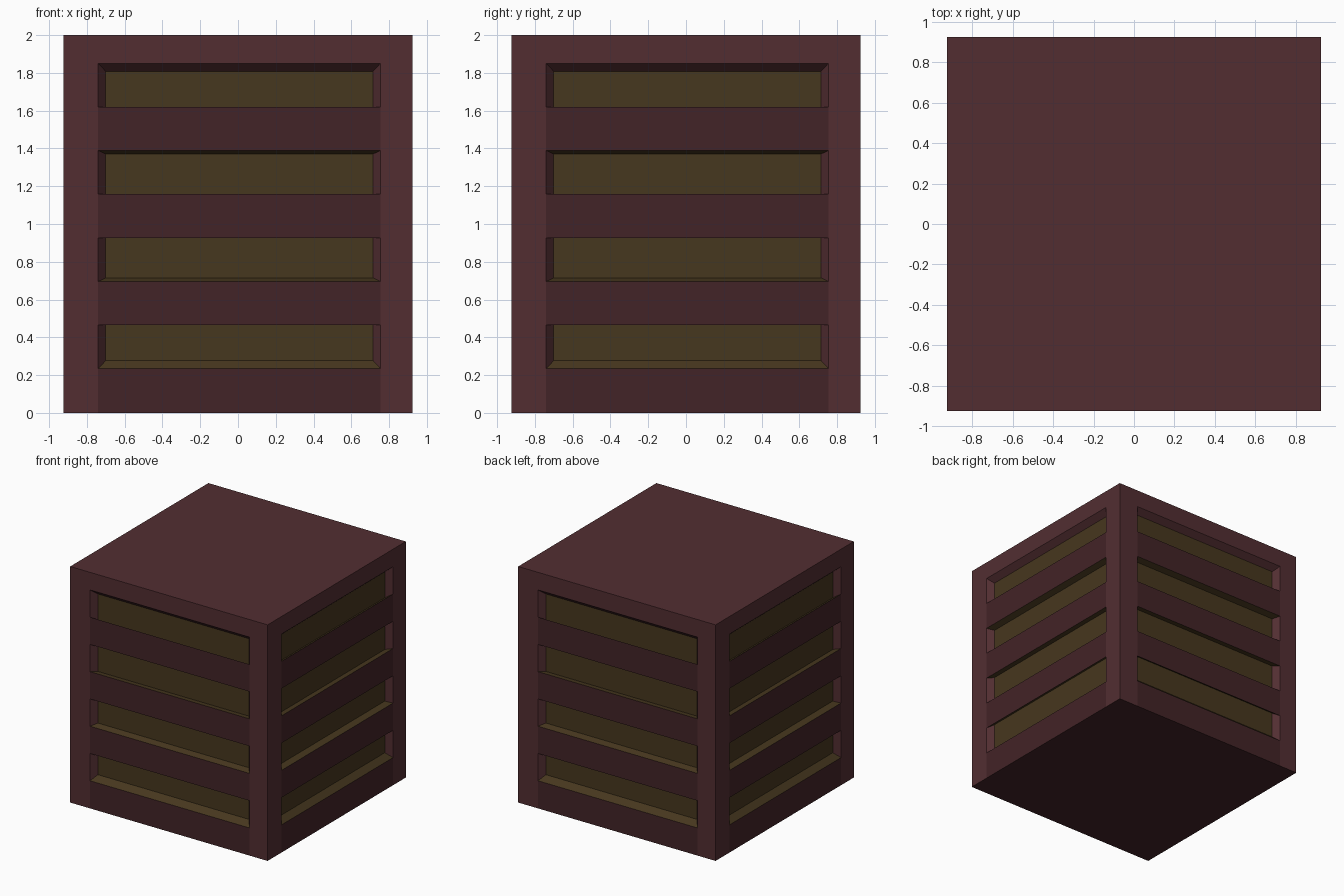
import bpy, bmesh, math
from mathutils import Matrix

if "Cube" in bpy.data.objects:
    bpy.data.objects.remove(bpy.data.objects["Cube"])

HALF, HEIGHT, LID_Z, DEPTH, TAPER = 0.925, 2.0, 1.907, 0.05, 0.947
US = [-HALF, -0.74, 0.755, HALF]
ZS = [0.0] + [0.234 + 0.231 * i for i in range(8)] + [LID_Z]
UC, ZC = (US[1] + US[2]) / 2, (ZS[1] + ZS[8]) / 2


def material(name, color):
    m = bpy.data.materials.new(name)
    m.diffuse_color = (*color, 1)
    m.use_nodes = True
    m.node_tree.nodes["Principled BSDF"].inputs["Base Color"].default_value = m.diffuse_color
    return m


FRAME, SLAT, INNER = range(3)
mats = [material("frame_wood", (0.085, 0.027, 0.031)),
        material("slat_wood", (0.055, 0.017, 0.02)),
        material("inner_board", (0.062, 0.038, 0.013))]


def finish(bm, name):
    bmesh.ops.remove_doubles(bm, verts=bm.verts, dist=1e-4)
    me = bpy.data.meshes.new(name)
    bm.to_mesh(me)
    bm.free()
    for m in mats:
        me.materials.append(m)
    ob = bpy.data.objects.new(name, me)
    bpy.context.collection.objects.link(ob)
    return ob


def quad(bm, rot, pts, mat):
    f = bm.faces.new([bm.verts.new(rot @ Matrix.Translation((0, 0, 0)) @ p) for p in pts])
    f.material_index = mat


def vec(u, z, deep=False):
    # Recess backs shrink towards the middle of the whole side
    from mathutils import Vector
    if deep:
        return Vector((UC + (u - UC) * TAPER, -HALF + DEPTH, ZC + (z - ZC) * TAPER))
    return Vector((u, -HALF, z))


# Crate body: four identical sides with posts, slats and recessed boards
bm = bmesh.new()
for k in range(4):
    rot = Matrix.Rotation(k * math.pi / 2, 4, 'Z')
    for i in range(3):
        for j in range(len(ZS) - 1):
            (u0, u1), (z0, z1) = US[i:i + 2], ZS[j:j + 2]
            ring = [(u0, z0), (u1, z0), (u1, z1), (u0, z1)]
            if i == 1 and j in (1, 3, 5, 7):
                quad(bm, rot, [vec(*p, True) for p in ring], INNER)
                wall_mats = [INNER, FRAME, FRAME if j == 7 else INNER, FRAME]
                for n in range(4):
                    a, b = ring[n], ring[(n + 1) % 4]
                    quad(bm, rot, [vec(*a), vec(*b), vec(*b, True), vec(*a, True)], wall_mats[n])
            else:
                slat = i == 1 and j < 8
                quad(bm, rot, [vec(*p) for p in ring], SLAT if slat else FRAME)

# Underside
base = [(-HALF, HALF), (HALF, HALF), (HALF, -HALF), (-HALF, -HALF)]
f = bm.faces.new([bm.verts.new((x, y, 0)) for x, y in base])
f.material_index = SLAT
finish(bm, "crate_body")

# Flat lid
bm = bmesh.new()
bmesh.ops.create_cube(bm, size=1, matrix=Matrix.Translation((0, 0, (LID_Z + HEIGHT) / 2))
                      @ Matrix.Diagonal((2 * HALF, 2 * HALF, HEIGHT - LID_Z, 1)))
finish(bm, "lid")
